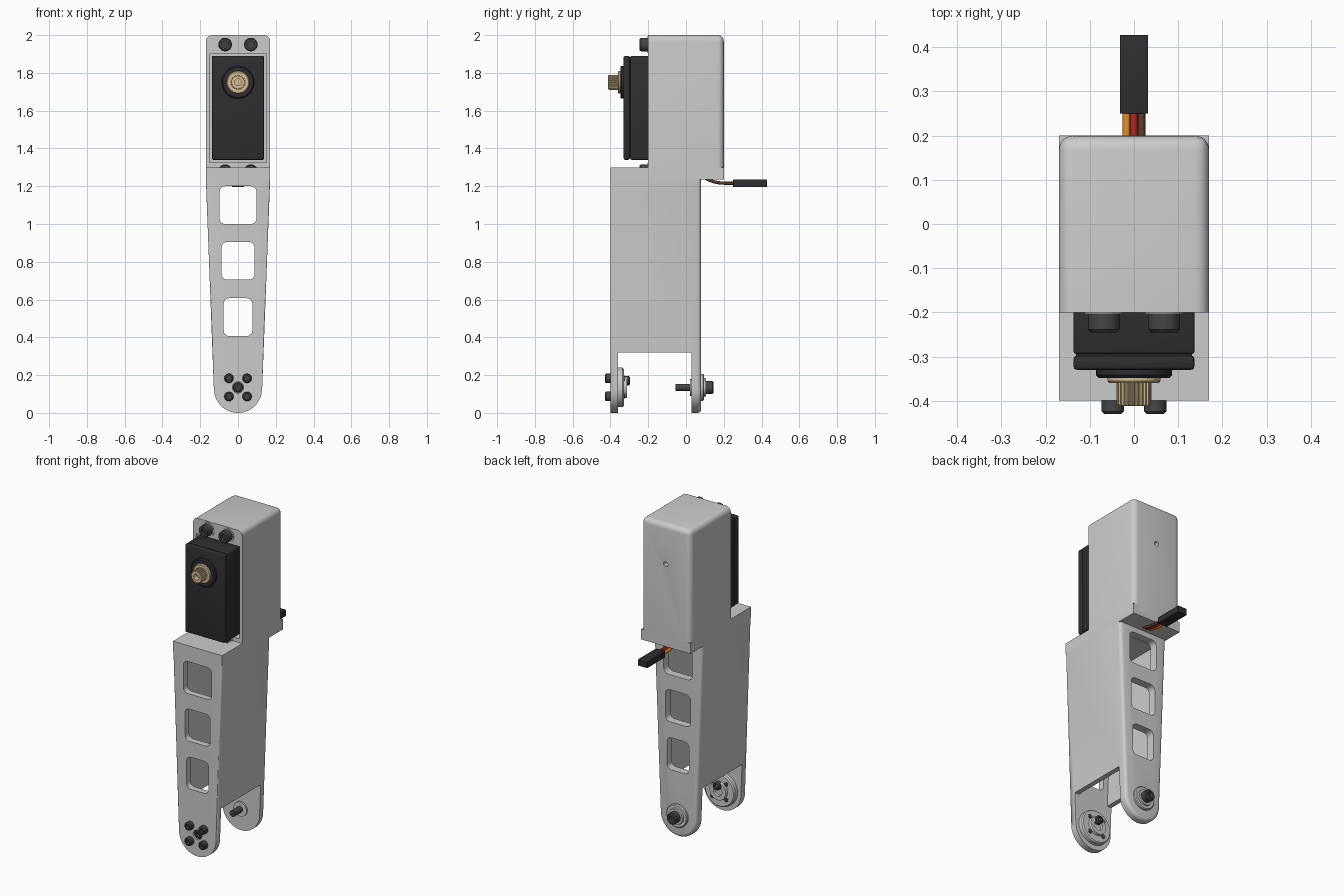
import bpy, bmesh
from math import sin, cos, pi

if "Cube" in bpy.data.objects:
    bpy.data.objects.remove(bpy.data.objects["Cube"])


def material(name, *rgb):
    m = bpy.data.materials.new(name)
    m.diffuse_color = (*rgb, 1)
    m.use_nodes = True
    m.node_tree.nodes["Principled BSDF"].inputs["Base Color"].default_value = m.diffuse_color
    return m


BLACK = material("black_plastic", 0.028, 0.028, 0.032)
STEEL = material("dark_steel", 0.06, 0.06, 0.06)
BRASS = material("brass", 0.68, 0.52, 0.30)


def finish(name, bm, mat=None):
    bmesh.ops.remove_doubles(bm, verts=bm.verts, dist=1e-5)
    bmesh.ops.recalc_face_normals(bm, faces=bm.faces)
    me = bpy.data.meshes.new(name)
    bm.to_mesh(me)
    bm.free()
    ob = bpy.data.objects.new(name, me)
    bpy.context.collection.objects.link(ob)
    if mat:
        me.materials.append(mat)
    smooth(ob)
    return ob


def smooth(ob):
    bpy.ops.object.select_all(action='DESELECT')
    ob.select_set(True)
    bpy.context.view_layer.objects.active = ob
    bpy.ops.object.shade_smooth_by_angle(angle=0.6)


def bevel(bm, test, width, segs=5):
    """Round the edges whose two end points satisfy the test."""
    edges = [e for e in bm.edges if test(e.verts[0].co, e.verts[1].co)]
    bmesh.ops.bevel(bm, geom=edges, offset=width, segments=segs, profile=0.5, affect='EDGES')


def prism_bm(pts, y0, y1):
    """Extrude an x-z outline from y0 to y1."""
    bm = bmesh.new()
    a, b = ([bm.verts.new((x, y, z)) for x, z in pts] for y in (y0, y1))
    bm.faces.new(a)
    bm.faces.new(b[::-1])
    for i in range(len(pts)):
        j = (i + 1) % len(pts)
        bm.faces.new((a[i], b[i], b[j], a[j]))
    return bm


def rect(hw, z0, z1):
    return [(-hw, z0), (hw, z0), (hw, z1), (-hw, z1)]


def round_rect(hw, z0, z1, r, n=6):
    pts = []
    for q, (x, z) in enumerate([(hw - r, z1 - r), (r - hw, z1 - r), (r - hw, z0 + r), (hw - r, z0 + r)]):
        pts += [(x + r * cos(pi / 2 * (q + k / n)), z + r * sin(pi / 2 * (q + k / n))) for k in range(n + 1)]
    return pts


def box(name, hw, y0, y1, z0, z1, mat=None, r=0):
    bm = prism_bm(rect(hw, z0, z1), y0, y1)
    if r:
        bevel(bm, lambda p, q: True, r, 3)
    return finish(name, bm, mat)


def lathe(name, profile, x, z, mat=None, n=32, tooth=0, closed=False):
    """Turn (radius, y) points round an axis along y, optionally toothed."""
    bm = bmesh.new()
    rings = []
    for r, y in profile:
        ring = []
        for k in range(n):
            rr = r - tooth * (k % 4 > 1) if r > 0.035 else r
            ring.append(bm.verts.new((x + rr * cos(2 * pi * k / n), y, z + rr * sin(2 * pi * k / n))))
        rings.append(ring)
    for i in range(len(rings) - (not closed)):
        a, b = rings[i], rings[(i + 1) % len(rings)]
        for k in range(n):
            bm.faces.new((a[k], a[(k + 1) % n], b[(k + 1) % n], b[k]))
    return finish(name, bm, mat)


def cut(ob, *cutters):
    for c in cutters:
        c.hide_render = True
        m = ob.modifiers.new("cut", 'BOOLEAN')
        m.operation, m.solver, m.object = 'DIFFERENCE', 'EXACT', c
        bpy.context.view_layer.objects.active = ob
        bpy.ops.object.modifier_apply(modifier=m.name)
        bpy.data.objects.remove(c)
    smooth(ob)


def screw(name, x, z, r, head, base, tip):
    """Socket screw: head face at y = head, seat at base, shank end at tip."""
    d = 1 if base > head else -1
    c = 0.006 * d
    lathe(name, [(0, head + 0.02 * d), (r * 0.5, head + 0.02 * d), (r * 0.5, head), (r - 0.006, head),
                 (r, head + c), (r, base), (r * 0.55, base), (r * 0.55, tip), (0, tip)], x, z, STEEL)


# Tapered hollow leg with a rounded foot
PZ = 0.13
arc = [(0.128 * cos(a), PZ + 0.13 * sin(a)) for a in [pi + pi * k / 28 for k in range(29)]]
bm = prism_bm(arc + [(0.17, 1.235), (-0.17, 1.235)], -0.4, 0.08)
for y, w in ((-0.4, 0.008), (0.08, 0.02)):
    bevel(bm, lambda p, q: abs(p.y - y) < 1e-4 and abs(q.y - y) < 1e-4 and min(p.z, q.z) < 1.23, w, 4)
leg = finish("leg_shell", bm)
cavity = finish("cavity", prism_bm([(-0.102, 0.25), (0.102, 0.25), (0.14, 1.21), (-0.14, 1.21)], -0.36, 0.03))
slot = box("slot", 0.3, -0.36, 0.03, -0.1, 0.32)
windows = [finish("window", prism_bm(round_rect(hw, z, z + 0.2, 0.03), -0.6, 0.3))
           for hw, z in ((0.098, 1.0), (0.087, 0.705), (0.076, 0.407))]
hole = lathe("hole", [(0, -0.5), (0.03, -0.5), (0.03, -0.34), (0, -0.34)], 0, 0.135)
cut(leg, cavity, slot, *windows, hole)

# Square shelf between leg and motor housing
box("shelf", 0.17, -0.4, 0.2, 1.235, 1.3)

# Motor housing with rounded back and top edges
bm = prism_bm(rect(0.17, 1.27, 2.0), -0.2, 0.2)


def outer_edge(p, q):
    top = p.z > 1.99 and q.z > 1.99
    back = p.y > 0.19 and q.y > 0.19
    return (top and not (p.y < -0.19 and q.y < -0.19)) or (back and abs(p.x - q.x) < 0.01)


bevel(bm, outer_edge, 0.032, 6)
housing = finish("motor_housing", bm)
cut(housing, box("pocket", 0.152, -0.3, -0.12, 1.325, 1.9),
    lathe("pivot_hole", [(0, 0.1), (0.015, 0.1), (0.015, 0.3), (0, 0.3)], 0, 1.75))

# Motor body, front cap and seam
box("motor_body", 0.137, -0.294, -0.1, 1.34, 1.89, BLACK, 0.006)
box("motor_seam", 0.131, -0.31, -0.28, 1.346, 1.884, BLACK)
box("motor_cap", 0.137, -0.33, -0.298, 1.34, 1.89, BLACK, 0.008)
lathe("motor_boss", [(0, -0.348), (0.08, -0.348), (0.086, -0.342), (0.086, -0.32), (0, -0.32)], 0, 1.75, BLACK, 48)
lathe("shaft_collar", [(0, -0.36), (0.056, -0.36), (0.06, -0.355), (0.06, -0.34), (0, -0.34)], 0, 1.75, BRASS, 40)
lathe("output_spline", [(0, -0.38), (0.018, -0.38), (0.018, -0.412), (0.0345, -0.412), (0.04, -0.408),
                        (0.04, -0.35), (0, -0.35)], 0, 1.75, BRASS, 96, 0.005)

# Screws that hold the motor, with washers
for x in (-0.068, 0.068):
    for z in (1.28, 1.95):
        screw("motor_screw", x, z, 0.036, -0.245, -0.203, -0.1)
        lathe("motor_washer", [(0.02, -0.204), (0.044, -0.204), (0.044, -0.19), (0.02, -0.19)], x, z, closed=True)

# Output horn on the inside of the front foot plate
lathe("horn", [(0, -0.365), (0.105, -0.365), (0.105, -0.336), (0.098, -0.329), (0.058, -0.329), (0.055, -0.312),
               (0.03, -0.312), (0.03, -0.33), (0, -0.33)], 0, 0.135, n=48)
screw("horn_centre_screw", 0, 0.135, 0.027, -0.398, -0.37, -0.35)
screw("horn_inner_screw", 0, 0.17, 0.025, -0.296, -0.325, -0.34)
for x in (-0.048, 0.048):
    for z in (0.087, 0.183):
        screw("horn_screw", x, z, 0.025, -0.43, -0.4, -0.326)

# Bearing and pivot bolt on the back foot plate
lathe("bearing", [(0, 0.02), (0.045, 0.02), (0.045, 0.07), (0.072, 0.07), (0.072, 0.09), (0.067, 0.095),
                  (0.05, 0.095), (0.048, 0.105), (0, 0.105)], 0, 0.135, n=40)
screw("pivot_bolt", 0, 0.135, 0.035, 0.145, 0.1, -0.055)

# Three-wire cable and its plug
for x, name, rgb in ((-0.017, "orange", (0.8, 0.28, 0.02)), (0, "red", (0.45, 0.02, 0.015)),
                     (0.017, "brown", (0.12, 0.045, 0.025))):
    cu = bpy.data.curves.new(name + "_wire", 'CURVE')
    cu.dimensions, cu.bevel_depth, cu.bevel_resolution = '3D', 0.0085, 2
    sp = cu.splines.new('BEZIER')
    path = [(0.085, 1.25), (0.155, 1.222), (0.26, 1.215)]
    sp.bezier_points.add(len(path) - 1)
    for p, (y, z) in zip(sp.bezier_points, path):
        p.co = (x, y, z)
        p.handle_left_type = p.handle_right_type = 'AUTO'
    cu.materials.append(material(name, *rgb))
    bpy.context.collection.objects.link(bpy.data.objects.new(name + "_wire", cu))
box("cable_plug", 0.032, 0.25, 0.428, 1.195, 1.235, BLACK, 0.002)
